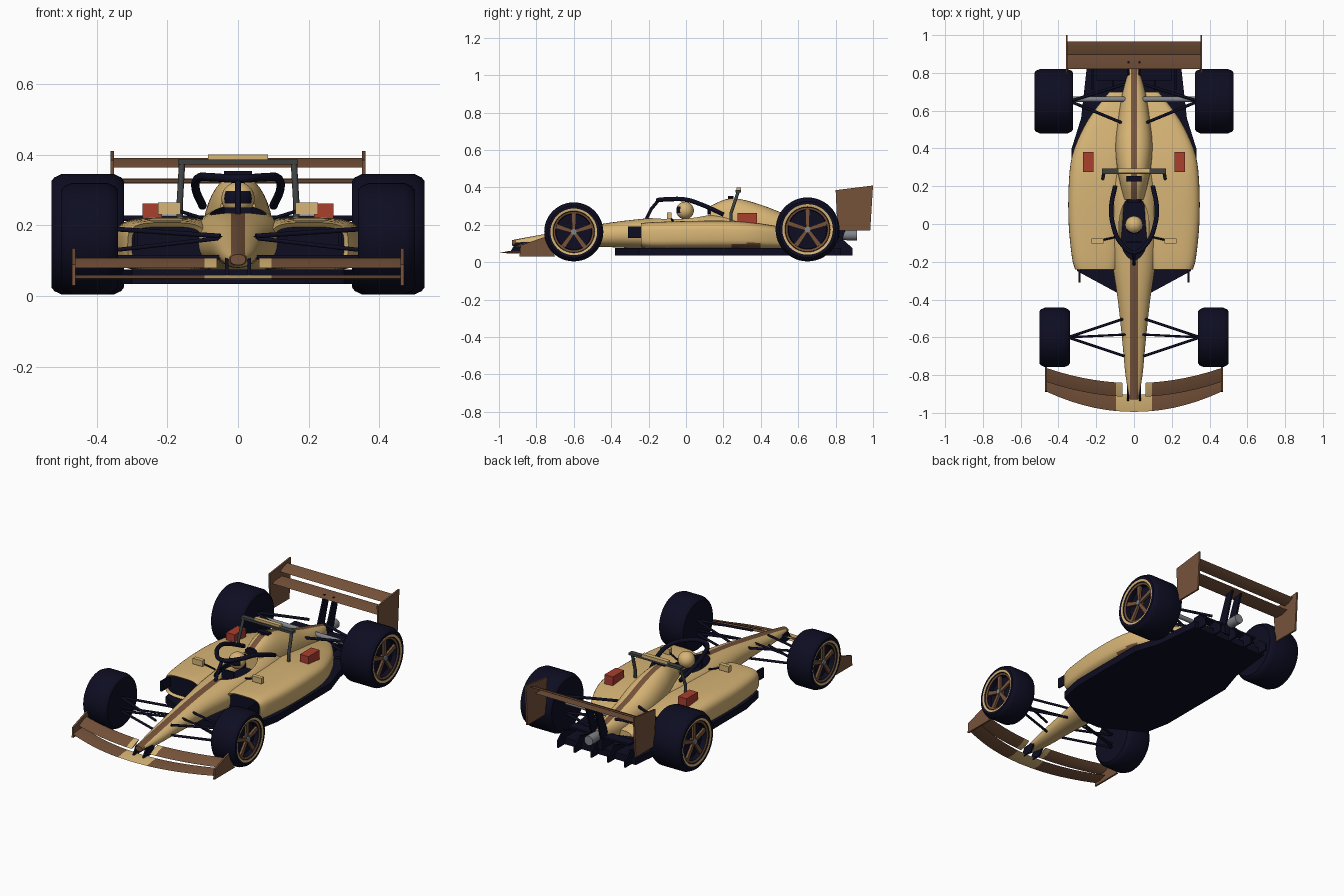
import bpy, bmesh, math
from mathutils import Vector, Matrix

if "Cube" in bpy.data.objects:
    bpy.data.objects.remove(bpy.data.objects["Cube"])


def material(name, *rgb):
    m = bpy.data.materials.new(name)
    m.use_nodes = True
    m.diffuse_color = (*rgb, 1)
    m.node_tree.nodes["Principled BSDF"].inputs["Base Color"].default_value = (*rgb, 1)
    return m


TAN = material("tan paint", 0.68, 0.46, 0.18)
BROWN = material("brown paint", 0.18, 0.085, 0.042)
DARK = material("dark navy", 0.004, 0.004, 0.016)
RED = material("red", 0.40, 0.05, 0.028)
GREY = material("steel grey", 0.22, 0.23, 0.25)
SLATE = material("slate grey", 0.05, 0.055, 0.055)
PAINT = [TAN, BROWN, DARK]


def finish(name, bm, mats, rule=None):
    """Turn a bmesh into a named object, colouring faces by the rule."""
    bmesh.ops.recalc_face_normals(bm, faces=bm.faces)
    if rule:
        for f in bm.faces:
            f.material_index = rule(f)
    me = bpy.data.meshes.new(name)
    bm.to_mesh(me)
    bm.free()
    for m in mats:
        me.materials.append(m)
    ob = bpy.data.objects.new(name, me)
    bpy.context.collection.objects.link(ob)
    return ob


def loft(rings, caps=True):
    bm = bmesh.new()
    rows = [[bm.verts.new(p) for p in r] for r in rings]
    n = len(rows[0])
    for a, b in zip(rows, rows[1:]):
        for i in range(n):
            bm.faces.new((a[i], a[(i + 1) % n], b[(i + 1) % n], b[i]))
    if caps:
        bm.faces.new(rows[0][::-1])
        bm.faces.new(rows[-1])
    bmesh.ops.recalc_face_normals(bm, faces=bm.faces)
    return bm


def flow(rows, steps=4):
    """Smooth interpolation through the section rows."""
    out = []
    for i in range(len(rows) - 1):
        p = [rows[max(0, min(len(rows) - 1, i + k))] for k in (-1, 0, 1, 2)]
        for s in range(steps):
            t = s / steps
            out.append([b + 0.5 * t * (c - a + t * (2*a - 5*b + 4*c - d + t * (3*(b - c) + d - a)))
                        for a, b, c, d in zip(*p)])
    return out + [list(rows[-1])]


def oval(y, x0, x1, z0, z1, power=2.0, n=40):
    ring = []
    for i in range(n):
        a = math.tau * i / n
        c, s = math.cos(a), math.sin(a)
        u = math.copysign(abs(c) ** (2 / power), c)
        v = math.copysign(abs(s) ** (2 / power), s)
        ring.append(((x0 + x1) / 2 + u * (x1 - x0) / 2, y, (z0 + z1) / 2 + v * (z1 - z0) / 2))
    return ring


def box(name, x, y, z, mat):
    bm = bmesh.new()
    bmesh.ops.create_cube(bm, size=1)
    for v in bm.verts:
        v.co = [(r[0] + r[1]) / 2 + c * (r[1] - r[0]) for r, c in zip((x, y, z), v.co)]
    return finish(name, bm, [mat])


def side_plate(name, x, outline, mat, thick=0.01):
    return finish(name, loft([[(x + d, y, z) for y, z in outline] for d in (-thick / 2, thick / 2)]), [mat])


def tube(name, points, radius, mat, spline='POLY'):
    cu = bpy.data.curves.new(name, 'CURVE')
    cu.dimensions = '3D'
    cu.bevel_depth, cu.bevel_resolution, cu.use_fill_caps = radius, 3, True
    sp = cu.splines.new(spline)
    if spline == 'BEZIER':
        sp.bezier_points.add(len(points) - 1)
        for b, p in zip(sp.bezier_points, points):
            b.co = p
            b.handle_left_type = b.handle_right_type = 'AUTO'
    else:
        sp.points.add(len(points) - 1)
        for b, p in zip(sp.points, points):
            b.co = (*p, 1)
    cu.materials.append(mat)
    ob = bpy.data.objects.new(name, cu)
    bpy.context.collection.objects.link(ob)


def striped(name, rows, half):
    """Lofted hull with a centre stripe cut along its top."""
    bm = loft([oval(y, -w, w, a, b, 2.2) for y, w, a, b in flow(rows)])
    for x in (-half, half):
        bmesh.ops.bisect_plane(bm, geom=bm.verts[:] + bm.edges[:] + bm.faces[:],
                               plane_co=(x, 0, 0), plane_no=(1, 0, 0))

    def rule(f):
        c = f.calc_center_median()
        return int(c.y < -0.9 or (abs(c.x) < half and f.normal.z > 0.2))
    return finish(name, bm, PAINT, rule)


# Nose and cockpit hull: y, half width, bottom, top
hull = striped("nose_and_hull", [(-0.93, 0.022, 0.088, 0.118), (-0.8, 0.045, 0.08, 0.142),
               (-0.6, 0.064, 0.083, 0.178), (-0.4, 0.086, 0.08, 0.212), (-0.2, 0.115, 0.07, 0.235),
               (0, 0.128, 0.06, 0.25), (0.2, 0.12, 0.06, 0.255), (0.4, 0.09, 0.06, 0.22)], 0.02)
cutter = finish("cockpit_cutter", loft([[(0.08 * math.cos(t * math.tau / 40), -0.02 + 0.17 * math.sin(t * math.tau / 40), z)
                for t in range(40)] for z in (0.17, 0.4)]), PAINT, lambda f: 2)
cutter.hide_render = True
mod = hull.modifiers.new("cockpit", 'BOOLEAN')
mod.operation, mod.object, mod.solver = 'DIFFERENCE', cutter, 'EXACT'
bpy.context.view_layer.objects.active = hull
bpy.ops.object.modifier_apply(modifier="cockpit")
bpy.data.objects.remove(cutter)

# Engine cover with air intake and camera pod
striped("engine_cover", [(0.13, 0.055, 0.12, 0.3), (0.22, 0.075, 0.1, 0.338), (0.3, 0.09, 0.08, 0.335),
        (0.42, 0.098, 0.07, 0.3), (0.55, 0.085, 0.07, 0.25), (0.7, 0.06, 0.08, 0.21), (0.82, 0.025, 0.1, 0.18)], 0.017)
finish("air_intake", loft([oval(y, -0.036, 0.036, 0.255, 0.3) for y in (0.115, 0.16)]), [DARK])
box("camera_stalk", (-0.008, 0.008), (0.225, 0.25), (0.32, 0.35), DARK)
box("camera_pod", (-0.04, 0.04), (0.225, 0.255), (0.344, 0.354), DARK)
box("gearbox", (-0.04, 0.04), (0.6, 0.84), (0.07, 0.13), DARK)
finish("exhaust", loft([oval(y, -r, r, 0.145 - r, 0.145 + r) for y, r in ((0.78, 0.02), (0.86, 0.028), (0.915, 0.028))]), [GREY])

# Driver and halo
bm = bmesh.new()
bmesh.ops.create_uvsphere(bm, u_segments=32, v_segments=20, radius=0.047)
bmesh.ops.translate(bm, verts=bm.verts, vec=(0, -0.005, 0.276))
finish("driver_helmet", bm, PAINT, lambda f: 2 if f.calc_center_median().y < -0.03
       and abs(f.calc_center_median().z - 0.279) < 0.017 else 0)
box("steering_wheel", (-0.04, 0.04), (-0.1, -0.09), (0.2, 0.25), DARK)
halo = [(0, -0.15, 0.332), (0.07, -0.1, 0.336), (0.112, 0, 0.334), (0.12, 0.09, 0.305), (0.1, 0.2, 0.255)]
tube("halo_hoop", [(-x, y, z) for x, y, z in halo[:0:-1]] + halo, 0.012, DARK, 'BEZIER')
tube("halo_strut", [(0, -0.215, 0.225), (0, -0.185, 0.285), (0, -0.145, 0.333)], 0.009, DARK)

# Floor and diffuser
edge = [(0.06, -0.38), (0.3, -0.25), (0.33, -0.1), (0.33, 0.4), (0.28, 0.56), (0.25, 0.83)]
outline = edge + [(-x, y) for x, y in edge[::-1]]
finish("floor", loft([[(x, y, z) for x, y in outline] for z in (0.035, 0.075)]), [DARK])
for x in (-0.22, -0.11, 0, 0.11, 0.22):
    side_plate("diffuser_fin", x, [(0.6, 0.035), (0.89, 0.035), (0.89, 0.075), (0.84, 0.12), (0.7, 0.08)], DARK)


def wing(name, xs, section, sweep, mats, rule=None):
    """Swept wing: the front and rear edge points (y, z) carried along xs."""
    (ya, za), (yb, zb) = section
    bm = loft([[(x, ya + sweep * x * x, za), (x, (ya + yb) / 2 + sweep * x * x, (za + zb) / 2 + 0.004),
                (x, yb + sweep * x * x, zb), (x, (ya + yb) / 2 + sweep * x * x, (za + zb) / 2 - 0.008)] for x in xs])
    return finish(name, bm, mats, rule)


def centre_tan(f):
    return 0 if abs(f.calc_center_median().x) < 0.095 else 1


span = [0.095, 0.15, 0.21, 0.27, 0.33, 0.4, 0.465]
wing("front_wing_main", [-x for x in span[::-1]] + [0] + span, ((-0.995, 0.05), (-0.905, 0.06)), 0.5, PAINT, centre_tan)
wing("rear_wing_main", (-0.355, 0, 0.355), ((0.82, 0.322), (0.915, 0.332)), 0, [BROWN])
wing("rear_wing_flap", (-0.355, 0, 0.355), ((0.895, 0.364), (0.965, 0.39)), 0, [BROWN])

# Roof aerofoil above the sidepods
box("aerofoil_bar", (-0.17, 0.17), (0.265, 0.295), (0.372, 0.386), SLATE)
box("aerofoil_plate", (-0.085, 0.085), (0.27, 0.295), (0.384, 0.4), TAN)


def wheel(name, s, x, y, w, r):
    # Tyre and rim turned around the axle; the third value is the colour of the band
    h = w / 2
    prof = [(-h, 0, 2), (-h, 0.88 * r, 2), (-h + 0.008, 0.94 * r, 2), (-h + 0.03, r, 2), (h - 0.03, r, 2),
            (h - 0.008, 0.94 * r, 2), (h, 0.88 * r, 2), (h, 0.79 * r, 0), (h - 0.003, 0.71 * r, 2),
            (h - 0.008, 0.69 * r, 1), (h - 0.012, 0.62 * r, 2), (h - 0.04, 0.6 * r, 2), (h - 0.04, 0, 2)]
    bm = bmesh.new()
    n = 48
    rows = [[bm.verts.new((s * (x + px), y + pr * math.cos(i * math.tau / n), r + 0.004 + pr * math.sin(i * math.tau / n)))
             for i in range(n)] for px, pr, _ in prof]
    for a, b, p in zip(rows, rows[1:], prof):
        for i in range(n):
            bm.faces.new((a[i], a[(i + 1) % n], b[(i + 1) % n], b[i])).material_index = p[2]
    bmesh.ops.remove_doubles(bm, verts=bm.verts, dist=1e-5)
    finish(name + "_tyre", bm, PAINT)
    # Five tapered spokes and the hub
    bm = bmesh.new()
    for k in range(5):
        new = bmesh.ops.create_cube(bm, size=1)["verts"]
        for v in new:
            wide = 0.026 if v.co.z > 0 else 0.018
            v.co = (v.co.x * 0.014, v.co.y * wide, 0.34 * r + v.co.z * 0.6 * r)
        bmesh.ops.rotate(bm, verts=new, matrix=Matrix.Rotation(k * math.tau / 5, 3, 'X'))
    bmesh.ops.translate(bm, verts=bm.verts, vec=(s * (x + h - 0.022), y, r + 0.004))
    finish(name + "_spokes", bm, [BROWN])
    tube(name + "_hub", [(s * (x + d), y, r + 0.004) for d in (h - 0.045, h - 0.008)], 0.016, GREY)


# Sidepod sections: y, inner x, outer x, bottom, top
POD = flow([(-0.24, 0.09, 0.312, 0.08, 0.208), (-0.18, 0.08, 0.328, 0.072, 0.214), (0, 0.06, 0.346, 0.07, 0.22),
            (0.2, 0.05, 0.346, 0.07, 0.222), (0.36, 0.04, 0.328, 0.07, 0.212), (0.5, 0.03, 0.272, 0.07, 0.19),
            (0.6, 0.03, 0.21, 0.07, 0.17), (0.7, 0.02, 0.13, 0.075, 0.145)])


def pod_rule(f):
    c = f.calc_center_median()
    return 2 if c.y < -0.215 and f.normal.y < -0.9 and f.tag else int(0.25 < c.y < 0.38 and c.z < 0.1)


for s, side in ((1, "left"), (-1, "right")):
    wheel(side + "_front_wheel", s, 0.42, -0.6, 0.16, 0.158)
    wheel(side + "_rear_wheel", s, 0.425, 0.65, 0.205, 0.171)

    bm = loft([oval(y, s * a, s * b, c, d, 3.6) for y, a, b, c, d in POD])
    mouth = min(bm.faces, key=lambda f: f.calc_center_median().y)
    bmesh.ops.inset_region(bm, faces=[mouth], thickness=0.012)
    bmesh.ops.translate(bm, verts=mouth.verts[:], vec=(0, 0.012, 0))
    mouth.tag = True
    finish(side + "_sidepod", bm, PAINT, pod_rule)

    def sx(a, b):
        return tuple(sorted((s * a, s * b)))
    box(side + "_red_box", sx(0.215, 0.27), (0.275, 0.38), (0.185, 0.262), RED)
    box(side + "_mirror", sx(0.162, 0.226), (-0.102, -0.078), (0.231, 0.265), TAN)
    tube(side + "_mirror_stalk", [(s * 0.1, -0.07, 0.22), (s * 0.18, -0.088, 0.245)], 0.005, DARK)
    box(side + "_guide_vane", sx(0.284, 0.294), (-0.31, -0.2), (0.13, 0.19), DARK)
    tube(side + "_aerofoil_post", [(s * 0.165, 0.24, 0.205), (s * 0.165, 0.24, 0.26), (s * 0.158, 0.28, 0.38)], 0.009, SLATE)

    # Wing flaps, end plates and mounts
    wing(side + "_front_flap", [s * x for x in [0.06] + span], ((-0.915, 0.08), (-0.842, 0.108)), 0.37, PAINT, centre_tan)
    side_plate(side + "_front_end_plate", s * 0.465, [(-0.89, 0.03), (-0.7, 0.03), (-0.745, 0.138), (-0.885, 0.09)], BROWN)
    side_plate(side + "_rear_end_plate", s * 0.356, [(0.81, 0.17), (0.985, 0.17), (1.0, 0.41), (0.8, 0.385)], BROWN)
    side_plate(side + "_nose_mount", s * 0.032, [(-0.94, 0.055), (-0.86, 0.055), (-0.82, 0.11), (-0.91, 0.105)], DARK)
    side_plate(side + "_rear_wing_pylon", s * 0.03, [(0.76, 0.1), (0.83, 0.1), (0.9, 0.33), (0.85, 0.33)], DARK)
    box(side + "_beam_wing", sx(0.03, 0.2), (0.76, 0.82), (0.13, 0.142), DARK)

    # Suspension arms
    for z_out, z_in in ((0.19, 0.17), (0.11, 0.11)):
        for dy in (-0.1, 0.1):
            tube(side + "_front_arm", [(s * 0.35, -0.6, z_out), (s * 0.05, -0.6 + dy, z_in)], 0.007, DARK)
    tube(side + "_front_pushrod", [(s * 0.35, -0.6, 0.13), (s * 0.04, -0.585, 0.165)], 0.006, DARK)
    for z in (0.12, 0.22):
        for y in (0.53, 0.74):
            tube(side + "_rear_arm", [(s * 0.34, 0.65, z), (s * 0.05, y, z)], 0.008, DARK)
    tube(side + "_drive_shaft", [(s * 0.33, 0.66, 0.19), (s * 0.02, 0.66, 0.19)], 0.014, GREY)

# Smooth shading with crisp edges
bpy.ops.object.select_all(action='DESELECT')
for ob in bpy.context.collection.objects:
    if ob.type == 'MESH':
        ob.select_set(True)
        bpy.context.view_layer.objects.active = ob
bpy.ops.object.shade_smooth_by_angle(angle=math.radians(35))
